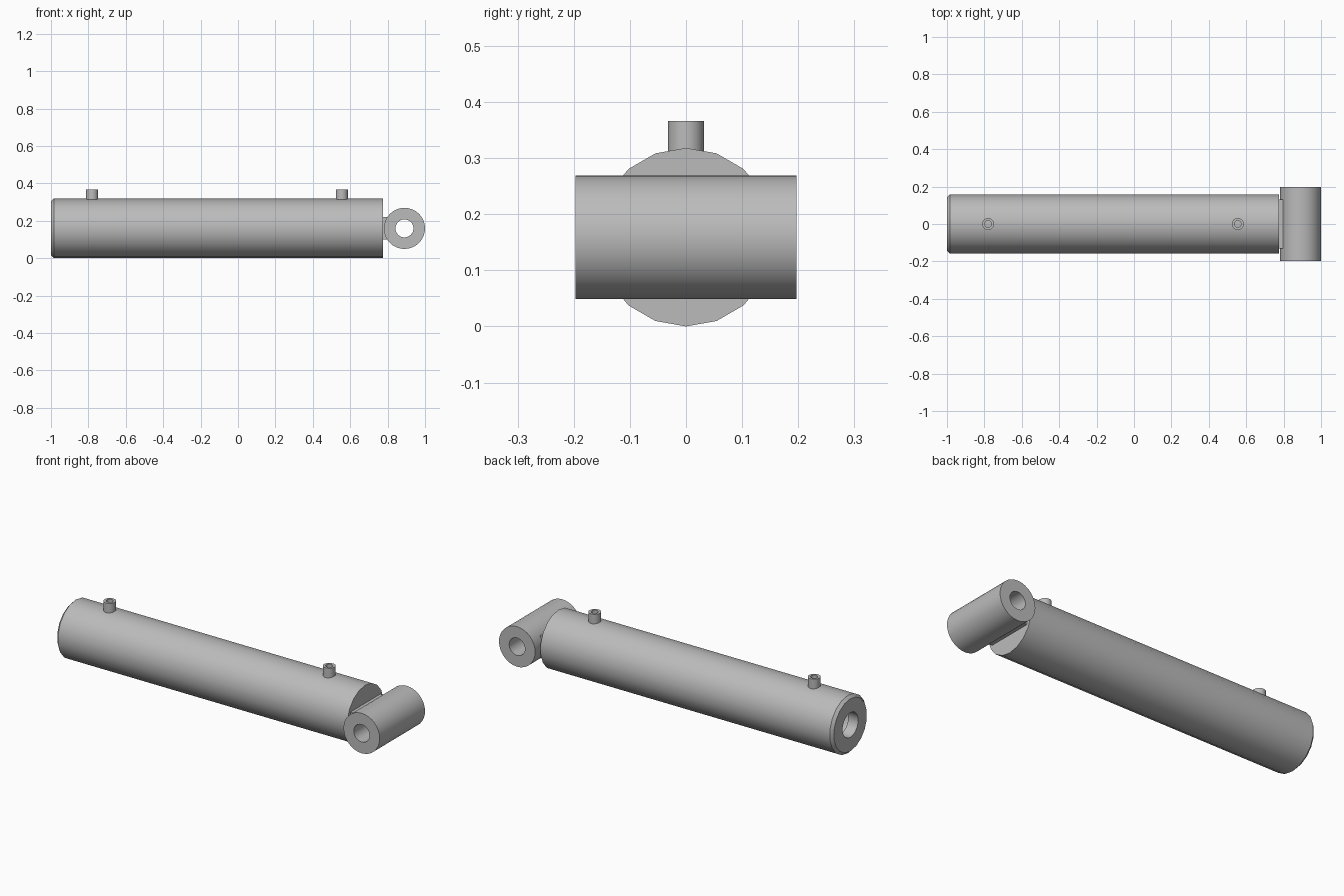
import bpy, bmesh, math
from mathutils import Vector

default = bpy.data.objects.get("Cube")
if default:
    bpy.data.objects.remove(default, do_unlink=True)

steel = bpy.data.materials.new("steel_grey")
steel.use_nodes = True
GREY = (0.5, 0.5, 0.5, 1)
steel.diffuse_color = GREY
steel.node_tree.nodes["Principled BSDF"].inputs["Base Color"].default_value = GREY

# axis -> (axial direction, zero-angle direction, quarter-turn direction)
FRAMES = {
    "x": (Vector((1, 0, 0)), Vector((0, 0, 1)), Vector((0, -1, 0))),
    "y": (Vector((0, 1, 0)), Vector((0, 0, 1)), Vector((1, 0, 0))),
    "z": (Vector((0, 0, 1)), Vector((1, 0, 0)), Vector((0, 1, 0))),
}


def finish(name, bm):
    bmesh.ops.recalc_face_normals(bm, faces=bm.faces)
    mesh = bpy.data.meshes.new(name)
    bm.to_mesh(mesh)
    bm.free()
    mesh.materials.append(steel)
    obj = bpy.data.objects.new(name, mesh)
    bpy.context.collection.objects.link(obj)
    bpy.ops.object.select_all(action="DESELECT")
    obj.select_set(True)
    bpy.context.view_layer.objects.active = obj
    bpy.ops.object.shade_smooth_by_angle(angle=math.radians(32))
    return obj


def turned(name, profile, axis, center, sides, closed):
    """Revolve (along, radius) points; a closed profile makes a tube."""
    along, up, side = FRAMES[axis]
    bm = bmesh.new()
    rings = []
    for dist, radius in profile:
        ring = []
        for i in range(sides):
            a = math.tau * i / sides
            ring.append(bm.verts.new(Vector(center) + along * dist
                                     + (up * math.cos(a) + side * math.sin(a)) * radius))
        rings.append(ring)
    pairs = list(zip(rings, rings[1:]))
    if closed:
        pairs.append((rings[-1], rings[0]))
    else:
        bm.faces.new(rings[0])
        bm.faces.new(rings[-1])
    for r0, r1 in pairs:
        for i in range(sides):
            j = (i + 1) % sides
            bm.faces.new((r0[i], r0[j], r1[j], r1[i]))
    return finish(name, bm)


def tube(name, axis, center, half, outer, inner, sides):
    profile = [(-half, inner), (-half, outer), (half, outer), (half, inner)]
    return turned(name, profile, axis, center, sides, True)


MID = 0.159

# Barrel: closed rear, chamfered open mouth and hollow bore
turned("barrel", [(0.74, 0.13), (-0.94, 0.13), (-0.94, 0.068), (-1, 0.068),
                  (-1, 0.144), (-0.985, 0.159), (0.775, 0.159)],
       "x", (0, 0, MID), 18, False)

# Cross eye for the mounting pin
tube("mounting_eye", "y", (0.89, 0, MID), 0.197, 0.11, 0.048, 32)

# Weld block joining the eye to the barrel
bm = bmesh.new()
bmesh.ops.create_cube(bm, size=1)
for v in bm.verts:
    v.co = Vector((0.787 + v.co.x * 0.04, v.co.y * 0.26, MID + v.co.z * 0.12))
finish("eye_weld", bm)

# Oil ports on top
for name, x in (("front_port", -0.78), ("rear_port", 0.555)):
    tube(name, "z", (x, 0, 0.328), 0.038, 0.032, 0.018, 20)
